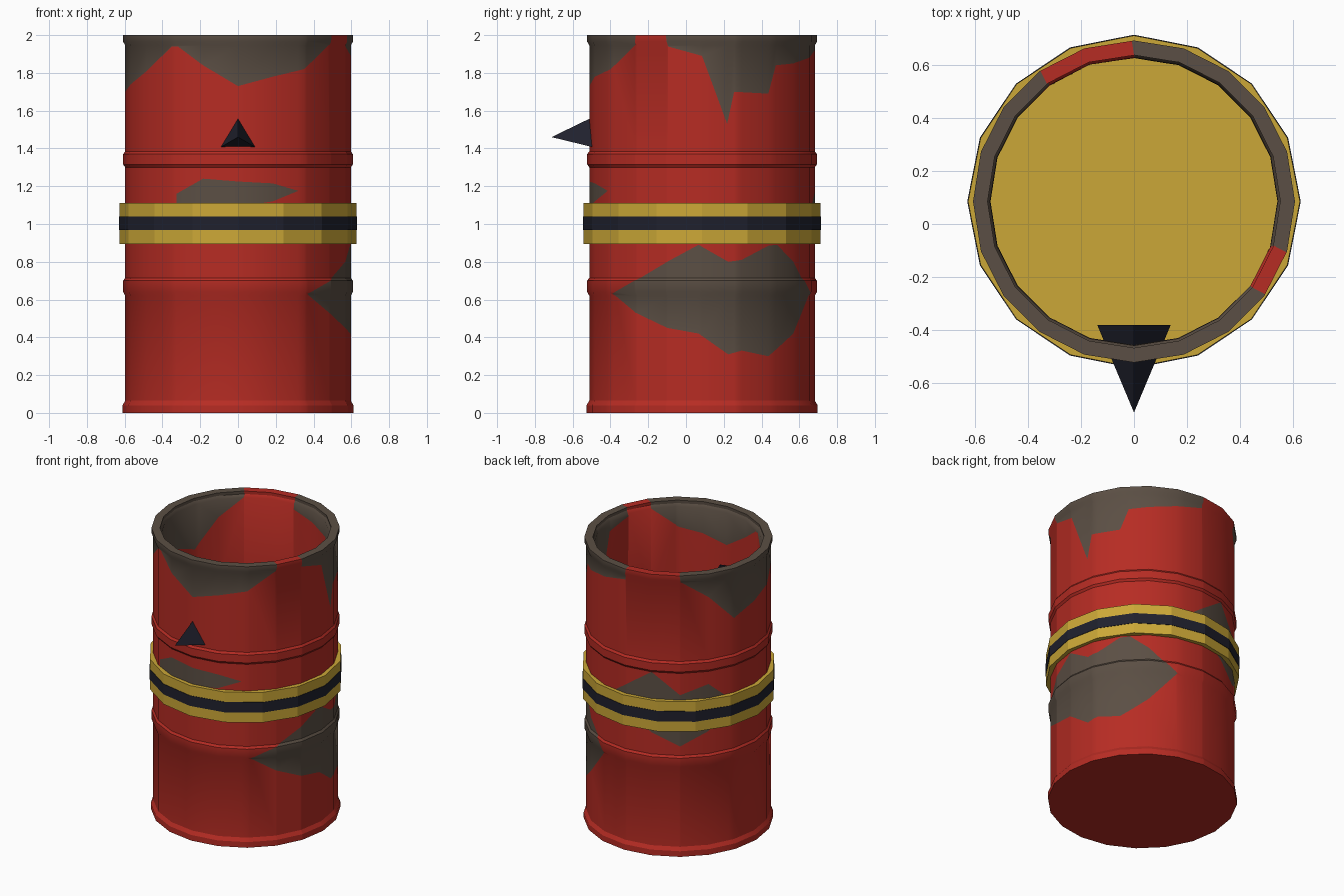
import bpy, bmesh, math
from mathutils import Vector

if "Cube" in bpy.data.objects:
    bpy.data.objects.remove(bpy.data.objects["Cube"])

CY = 0.085          # barrel axis sits slightly behind the origin
SIDES = 20


def mat(name, rgb):
    m = bpy.data.materials.new(name)
    m.diffuse_color = (*rgb, 1)
    m.use_nodes = True
    m.node_tree.nodes["Principled BSDF"].inputs["Base Color"].default_value = m.diffuse_color
    return m


RED = mat("red_paint", (0.47, 0.025, 0.017))
RUST = mat("brown_rust", (0.105, 0.078, 0.058))
YELLOW = mat("yellow_band", (0.60, 0.39, 0.038))
BLACK = mat("blue_black", (0.014, 0.015, 0.026))


def make(name, bm, mats):
    me = bpy.data.meshes.new(name)
    bm.to_mesh(me)
    bm.free()
    ob = bpy.data.objects.new(name, me)
    bpy.context.collection.objects.link(ob)
    for m in mats:
        me.materials.append(m)
    return ob


def corner(i):
    a = math.radians(-90 + i * 360 / SIDES)
    return Vector((math.cos(a), math.sin(a), 0))


def around(u, r, z):
    """Point on the barrel wall; u counts sides from the front, towards +x."""
    i = math.floor(u)
    p = corner(i).lerp(corner(i + 1), u - i) * r
    return Vector((p.x, p.y + CY, z))


def interp(rows, u, k):
    for a, b in zip(rows, rows[1:]):
        if a[0] <= u <= b[0]:
            return a[k] + (b[k] - a[k]) * (u - a[0]) / (b[0] - a[0])


# rust patches: rows of (u, lower z, upper z)
top_edge = [(0, 1.73), (1, 1.78), (2, 1.82), (3, 1.95), (3.05, 2.01), (3.97, 2.01),
            (4.02, 1.94), (5, 1.89), (5.72, 1.53), (5.92, 1.70), (7, 1.69),
            (7.3, 1.84), (8, 1.85), (9, 1.88), (10, 1.92), (10.05, 2.01), (11.97, 2.01),
            (12.02, 1.95), (13, 1.83), (14, 1.64), (15, 1.70), (16, 1.74), (17, 1.81),
            (18, 1.94), (18.2, 1.94), (19, 1.84), (20, 1.73)]
patches = [
    [(u, z, 3) for u, z in top_edge],
    [(-1.85, 1.09, 1.16), (-1, 1.09, 1.24), (0, 1.09, 1.225), (1, 1.12, 1.215), (1.8, 1.175, 1.176)],
    [(2.1, .63, .631), (3, .53, .70), (4, .45, .80), (4.9, .42, .89), (5.75, .31, .80),
     (6.15, .33, .81), (7, .30, .885), (7.35, .34, .89), (8, .42, .80), (9, .63, .631)],
    [(9.3, 1.08, 1.081), (11, .87, 1.30), (12, .78, 1.145), (13, .875, 1.21), (13.8, 1.08, 1.081)],
]

# barrel profile: foot flange, two ribs, rim
profile = [(.612, 0), (.612, .04), (.597, .065), (.597, .62), (.608, .64), (.608, .70),
           (.597, .715), (.597, 1.30), (.608, 1.315), (.608, 1.37), (.597, 1.385),
           (.597, 1.945), (.608, 1.965), (.608, 2.0)]

us = sorted({round(r[0] % SIDES, 4) for p in patches for r in p} | {float(i) for i in range(SIDES)})
bm = bmesh.new()
col = bm.faces.layers.int.new("column")
grid = [[bm.verts.new(around(u, r, z)) for r, z in profile] for u in us]
n = len(us)
for j in range(n):
    a, b = grid[j], grid[(j + 1) % n]
    for k in range(len(profile) - 1):
        bm.faces.new((a[k], b[k], b[k + 1], a[k + 1]))[col] = j + 1
bm.faces.new([g[0] for g in reversed(grid)])          # floor

# cut every wall column along the patch edges and colour what lies between
for j in range(n):
    ua, ub = us[j], (us[j + 1] if j + 1 < n else float(SIDES))
    for rows in patches:
        for off in (0, -SIDES):
            if not rows[0][0] - 1e-6 <= (ua + ub) / 2 + off <= rows[-1][0]:
                continue
            planes = []
            for k in (1, 2):
                ends = []
                for u in (ua, ub):
                    v = min(max(u + off, rows[0][0]), rows[-1][0])
                    ends.append(around(u, .597, interp(rows, v, k)))
                mid = (ends[0] + ends[1]) / 2
                radial = Vector((mid.x, mid.y - CY, 0))
                no = radial.cross(ends[1] - ends[0]).normalized()
                if no.z < 0:
                    no.negate()
                planes.append((ends[0], no))
                faces = [f for f in bm.faces if f[col] == j + 1]
                geom = list({v for f in faces for v in f.verts}) + \
                    list({e for f in faces for e in f.edges}) + faces
                bmesh.ops.bisect_plane(bm, geom=geom, dist=1e-5, plane_co=ends[0], plane_no=no)
            for f in bm.faces:
                if f[col] == j + 1:
                    c = f.calc_center_median()
                    if (c - planes[0][0]).dot(planes[0][1]) > 0 > (c - planes[1][0]).dot(planes[1][1]):
                        f.material_index = 1

barrel = make("barrel", bm, [RED, RUST])
wall = barrel.modifiers.new("wall", 'SOLIDIFY')
wall.thickness = 0.055
wall.offset = -1
bpy.context.view_layer.objects.active = barrel
barrel.select_set(True)
bpy.ops.object.modifier_apply(modifier="wall")
bpy.ops.object.shade_smooth_by_angle(angle=math.radians(30))


# belt: closed 16-sided drums (the upper cap shows inside the barrel)
def drum(name, r, z0, z1, m):
    bm = bmesh.new()
    rings = [[bm.verts.new((r * math.cos(i * math.pi / 8), CY + r * math.sin(i * math.pi / 8), z))
              for i in range(16)] for z in (z0, z1)]
    lo, hi = rings
    for i in range(16):
        q = (i + 1) % 16
        bm.faces.new((lo[i], lo[q], hi[q], hi[i]))
    bm.faces.new(lo[::-1])
    bm.faces.new(hi)
    return make(name, bm, [m])


drum("belt", 0.627, 0.895, 1.11, YELLOW)
drum("belt_stripe", 0.63, 0.967, 1.04, BLACK)

# three-sided spike through the front wall
bm = bmesh.new()
tip = bm.verts.new((0, -0.712, 1.46))
base = [bm.verts.new((0.16 * math.sin(a), -0.382, 1.46 + 0.16 * math.cos(a)))
        for a in (0, 2 * math.pi / 3, 4 * math.pi / 3)]
for i in range(3):
    bm.faces.new((tip, base[i], base[(i + 1) % 3]))
bm.faces.new(base)
bmesh.ops.recalc_face_normals(bm, faces=bm.faces[:])
make("spike", bm, [BLACK])
